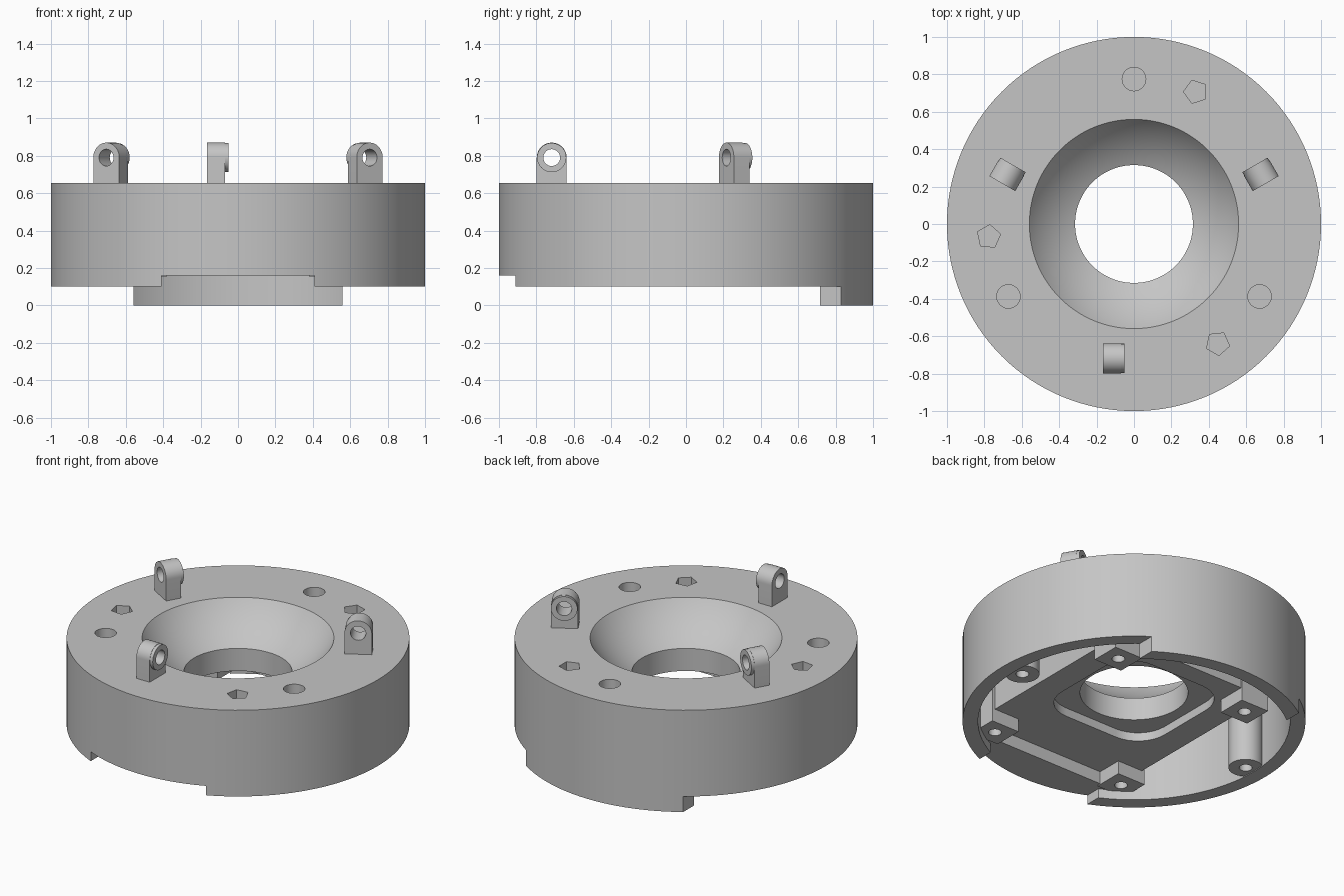
import bpy, bmesh, math
from mathutils import Matrix, Vector

cube = bpy.data.objects.get("Cube")
if cube:
    bpy.data.objects.remove(cube, do_unlink=True)

grey = bpy.data.materials.new("plain_grey")
grey.use_nodes = True
GREY = (0.56, 0.56, 0.56, 1)
grey.diffuse_color = GREY
grey.node_tree.nodes["Principled BSDF"].inputs["Base Color"].default_value = GREY

TOP, ROOF, BORE, WALL = 0.655, 0.57, 0.315, 0.91


def add(name, bm):
    """Turn a bmesh into a grey object."""
    bmesh.ops.recalc_face_normals(bm, faces=bm.faces)
    mesh = bpy.data.meshes.new(name)
    bm.to_mesh(mesh)
    bm.free()
    mesh.materials.append(grey)
    ob = bpy.data.objects.new(name, mesh)
    bpy.context.collection.objects.link(ob)
    return ob


def prism(name, outline, z0, z1):
    """Extrude a flat outline from z0 to z1."""
    bm = bmesh.new()
    face = bm.faces.new([bm.verts.new((x, y, z0)) for x, y in outline])
    new = bmesh.ops.extrude_face_region(bm, geom=[face])["geom"]
    top = [v for v in new if isinstance(v, bmesh.types.BMVert)]
    bmesh.ops.translate(bm, verts=top, vec=(0, 0, z1 - z0))
    return add(name, bm)


def box(name, x0, x1, y0, y1, z0, z1):
    return prism(name, [(x0, y0), (x1, y0), (x1, y1), (x0, y1)], z0, z1)


def arc(cx, cy, r, a0, a1, n):
    """Points on an arc, angles in degrees."""
    angles = [math.radians(a0 + (a1 - a0) * i / n) for i in range(n + 1)]
    return [(cx + r * math.cos(a), cy + r * math.sin(a)) for a in angles]


def rod(name, x, y, r, z0, z1, sides=32, turn=0):
    return prism(name, arc(x, y, r, turn, turn + 360, sides)[:-1], z0, z1)


def lathe(name, profile, steps=128):
    """Spin an (r, z) profile, starting and ending on the axis, into a solid."""
    bm = bmesh.new()
    verts = [bm.verts.new((r, 0, z)) for r, z in profile]
    edges = [bm.edges.new(pair) for pair in zip(verts, verts[1:])]
    bmesh.ops.spin(bm, geom=verts + edges, axis=(0, 0, 1), cent=(0, 0, 0),
                   angle=math.tau, steps=steps, use_duplicate=False)
    bmesh.ops.remove_doubles(bm, verts=bm.verts, dist=1e-5)
    return add(name, bm)


def combine(target, tool, operation="DIFFERENCE"):
    """Apply a boolean and discard the tool."""
    tool.hide_render = True
    mod = target.modifiers.new("combine", "BOOLEAN")
    mod.object, mod.operation, mod.solver = tool, operation, "EXACT"
    bpy.context.view_layer.objects.active = target
    bpy.ops.object.modifier_apply(modifier=mod.name)
    bpy.data.objects.remove(tool, do_unlink=True)


def smooth(ob):
    bpy.ops.object.select_all(action="DESELECT")
    ob.select_set(True)
    bpy.context.view_layer.objects.active = ob
    bpy.ops.object.shade_smooth_by_angle(angle=math.radians(30))


# Round shell, open below
body = lathe("round_housing", [(0, TOP), (1, TOP), (1, 0), (WALL, 0), (WALL, ROOF), (0, ROOF)])

# Trim the lower rim, leaving one long tab at the back
combine(body, box("trim_front", -1.2, 1.2, -1.2, 0.5, -0.2, 0.1))
for s in (-1, 1):
    x0, x1 = sorted((s * 0.56, s * 1.2))
    combine(body, box("trim_side", x0, x1, 0.4, 1.2, -0.2, 0.1))

# Central mounting block and solid front section
combine(body, box("mount_block", -0.56, 0.56, -0.77, 0.52, 0.24, 0.6), "UNION")
front = rod("front_section", 0, 0, 0.96, 0.16, 0.61, 96)
combine(front, box("front_limit", -0.57, 0.57, -1.1, -0.76, 0, 1), "INTERSECT")
combine(body, front, "UNION")
combine(body, box("rim_notch", -0.41, 0.41, -1.2, -0.8, -0.2, 0.16))

# Corner bosses and side posts with screw holes
for s in (-1, 1):
    for y in (0.43, -0.69):
        x = s * 0.48
        combine(body, box("boss", x - 0.1, x + 0.1, y - 0.095, y + 0.095, 0.155, 0.615), "UNION")
        combine(body, rod("boss_hole", x, y, 0.038, 0, 0.35, 20))
    combine(body, rod("post", s * 0.85, 0, 0.1, 0.105, 0.605), "UNION")
    combine(body, rod("post_hole", s * 0.85, 0, 0.038, 0, 0.35, 20))

# Rounded square recess underneath
half, corner = 0.39, 0.2
c = half - corner
recess = []
for i, (sx, sy) in enumerate([(1, 1), (-1, 1), (-1, -1), (1, -1)]):
    recess += arc(sx * c, sy * c, corner, i * 90, i * 90 + 90, 8)
combine(body, prism("recess", recess, 0, 0.295))

# Spherical bowl and central bore
sphere_r, sphere_z = 0.682, TOP + 0.39
a0 = -math.degrees(math.acos(BORE / sphere_r))
a1 = -math.degrees(math.acos(0.56 / sphere_r))
bowl = arc(0, sphere_z, sphere_r, a0, a1, 14)
combine(body, lathe("bowl", [(0, -0.1), (BORE, -0.1)] + bowl + [(0.56, 0.8), (0, 0.8)]))

# Blind round and five-sided sockets in the top
for k in range(3):
    a = math.radians(90 + 120 * k)
    combine(body, rod("round_socket", 0.775 * math.cos(a), 0.775 * math.sin(a),
                      0.063, TOP - 0.065, 0.8))
    a = math.radians(65 + 120 * k)
    combine(body, rod("five_sided_socket", 0.78 * math.cos(a), 0.78 * math.sin(a),
                      0.065, TOP - 0.065, 0.8, 5, 180 + 120 * k))
smooth(body)

# Hinge lug: round-topped plate with a raised ring and a through hole,
# drawn in the (y, z) plane and stood up along x
LUG_Y, LUG_Z, LUG_R = -0.718, 0.79, 0.08
stand = Matrix(((0, 0, 1, 0), (1, 0, 0, 0), (0, 1, 0, 0), (0, 0, 0, 1)))
outline = [(LUG_Y - LUG_R, TOP - 0.01), (LUG_Y + LUG_R, TOP - 0.01)]
outline += arc(LUG_Y, LUG_Z, LUG_R, 0, 180, 24)
lug = prism("front_lug", outline, -0.165, -0.07)
combine(lug, rod("lug_ring", LUG_Y, LUG_Z, LUG_R - 0.002, -0.09, -0.05, 48), "UNION")
combine(lug, rod("lug_hole", LUG_Y, LUG_Z, 0.045, -0.3, 0.1, 32))
lug.data.transform(stand)

turn = Matrix.Rotation(math.radians(120), 4, "Z")
mirror = Matrix.Scale(-1, 4, Vector((1, 0, 0)))
for name, matrix in (("left_lug", turn), ("right_lug", mirror @ turn)):
    copy = bpy.data.objects.new(name, lug.data.copy())
    bpy.context.collection.objects.link(copy)
    copy.data.transform(matrix)
    if matrix.determinant() < 0:
        copy.data.flip_normals()
    smooth(copy)
smooth(lug)
